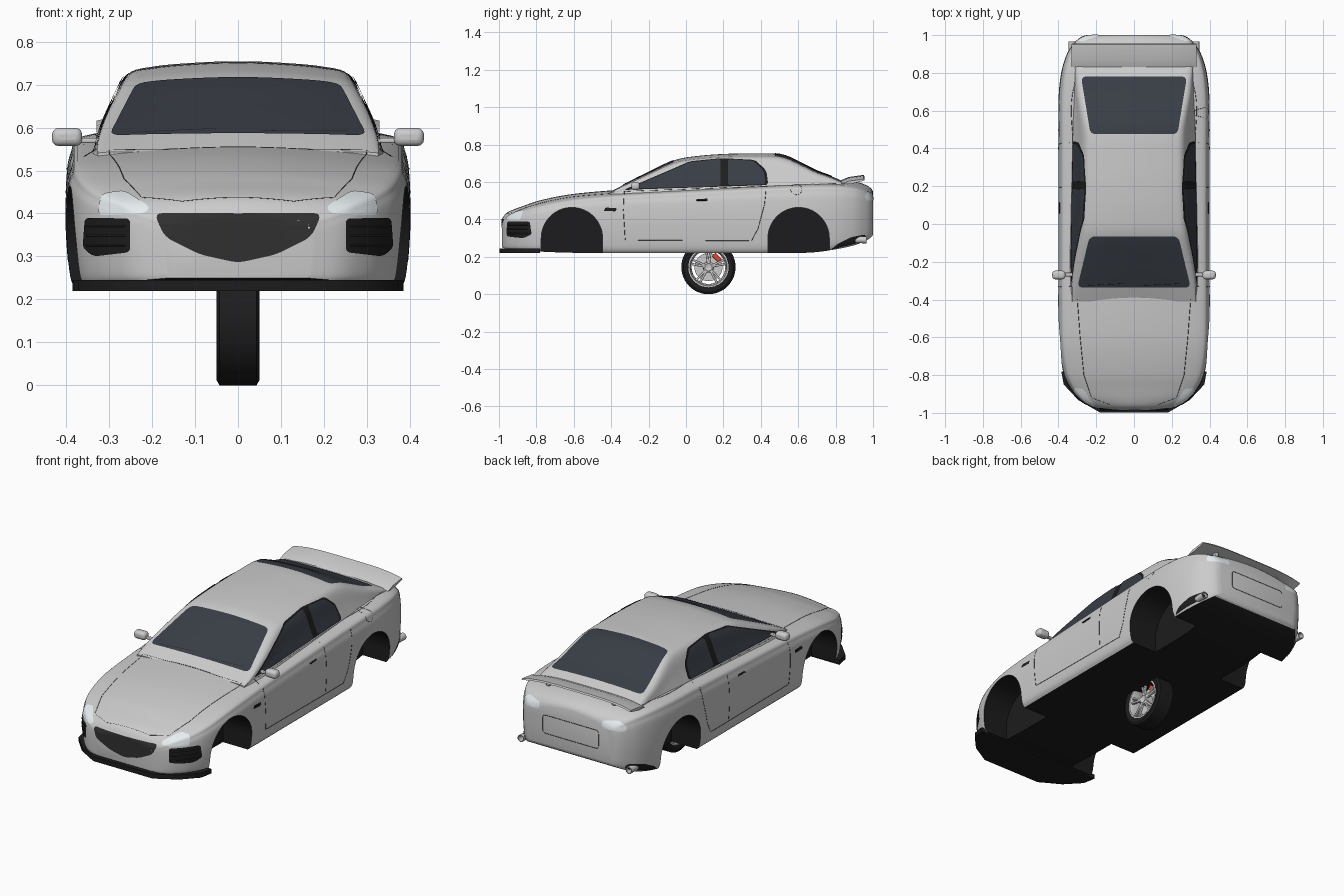
import bpy, bmesh, math
from mathutils import Vector
from mathutils.bvhtree import BVHTree

if "Cube" in bpy.data.objects:
    bpy.data.objects.remove(bpy.data.objects["Cube"])


def mat(name, *rgb):
    m = bpy.data.materials.new(name)
    m.diffuse_color = (*rgb, 1)
    m.use_nodes = True
    m.node_tree.nodes["Principled BSDF"].inputs["Base Color"].default_value = m.diffuse_color
    return m


PAINT = mat("paint", .8, .8, .8)
DARK = mat("dark_trim", .012, .012, .013)
GRILLE = mat("grille_black", .03, .03, .03)
GLASS = mat("tinted_glass", .04, .047, .06)
LAMP = mat("lamp_lens", .8, .86, .88)
RED = mat("caliper_red", .8, .06, .03)


def mesh(name, verts, faces, *mats):
    me = bpy.data.meshes.new(name)
    me.from_pydata([tuple(v) for v in verts], [], faces)
    bm = bmesh.new()
    bm.from_mesh(me)
    bmesh.ops.recalc_face_normals(bm, faces=bm.faces)
    bm.to_mesh(me)
    bm.free()
    for m in mats:
        me.materials.append(m)
    ob = bpy.data.objects.new(name, me)
    bpy.context.collection.objects.link(ob)
    return ob


def spline(pts, n):
    # Catmull-Rom curve through the points
    p = [Vector(q) for q in pts]
    p = [p[0]] + p + [p[-1]]
    out = []
    for a, b, c, d in zip(p, p[1:], p[2:], p[3:]):
        for i in range(n):
            t = i / n
            out.append(.5 * (2 * b + (c - a) * t + (2 * a - 5 * b + 4 * c - d) * t * t
                             + (3 * b - a - 3 * c + d) * t ** 3))
    return out + [p[-1]]


def skin(name, rings, *mats):
    # closed rings joined into a tube with end caps
    m, r, faces = len(rings[0]), len(rings), []
    for i in range(r - 1):
        for j in range(m):
            k = (j + 1) % m
            faces.append((i * m + j, i * m + k, i * m + m + k, i * m + m + j))
    faces += [tuple(range(m)), tuple(range((r - 1) * m, r * m))]
    return mesh(name, [v for ring in rings for v in ring], faces, *mats)


def loft(name, stations, section, *mats):
    # mirrored cross-sections swept along y
    rings = []
    for s in spline(stations, 5):
        half = section(*s[1:])
        rings.append([(x, s[0], z) for x, z in spline(half + [(-x, z) for x, z in half[-2::-1]], 5)])
    return skin(name, rings, *mats)


def prism(name, pts, axis, lo, hi, *mats):
    f = {'x': lambda a, b, d: (d, a, b), 'y': lambda a, b, d: (a, d, b), 'z': lambda a, b, d: (a, b, d)}[axis]
    return skin(name, [[f(a, b, d) for a, b in pts] for d in (lo, hi)], *mats)


def lathe(name, profile, c, *mats, n=48, axis='x'):
    # profile of (offset, radius) turned around an axis
    verts, faces, m = [], [], len(profile)
    for i in range(n):
        a = math.tau * i / n
        for o, r in profile:
            u, v = r * math.cos(a), r * math.sin(a)
            verts.append(Vector(c) + Vector((o, u, v) if axis == 'x' else (u, o, v)))
        k = (i + 1) % n
        faces += [(i * m + j, i * m + j + 1, k * m + j + 1, k * m + j) for j in range(m - 1)]
    return mesh(name, verts, faces, *mats)


def box(name, c, s, *mats, bevel=.006):
    x, y, z = (v / 2 for v in s)
    ob = prism(name, [(-x, -y), (x, -y), (x, y), (-x, y)], 'z', -z, z, *mats)
    ob.location = c
    b = ob.modifiers.new("bevel", 'BEVEL')
    b.width, b.segments = bevel, 3
    return ob


# main body shell
def body_section(w, zb, zs, zt):
    h, d = zs - zb, zt - zs
    return [(.93 * w, zb), (.975 * w, zb + .1 * h), (w, zb + .45 * h), (.995 * w, zb + .75 * h),
            (.97 * w, zb + .9 * h), (.9 * w, zs), (.5 * w, zt - .3 * d), (0, zt)]


body = loft("body_shell", [
    (-.985, .17, .25, .38, .40), (-.965, .235, .245, .40, .43), (-.93, .285, .24, .425, .45),
    (-.87, .335, .235, .447, .472), (-.78, .375, .228, .474, .502), (-.62, .397, .222, .507, .534),
    (-.4, .4, .22, .528, .555), (-.2, .4, .22, .54, .565), (.1, .4, .22, .555, .575),
    (.4, .4, .22, .57, .59), (.65, .4, .222, .58, .605), (.8, .385, .24, .58, .61),
    (.9, .355, .262, .57, .602), (.96, .315, .285, .55, .585), (.99, .28, .305, .525, .565),
    (1, .25, .32, .505, .548)], body_section, PAINT, DARK)
for p in body.data.polygons:
    if p.normal.z < -.8:
        p.material_index = 1


# cabin with roof and pillars
def cabin_section(w, zt):
    b, h = .52, zt - .52
    c = w - .385 * h
    return [(w, b), (w - .2 * h, b + .45 * h), (c, b + .86 * h), (.76 * c, b + .945 * h),
            (.38 * c, b + .985 * h), (0, zt)]


cabin = loft("cabin_roof", [
    (-.41, .33, .545), (-.33, .343, .587), (-.2, .35, .652), (-.06, .35, .717), (.05, .35, .738),
    (.2, .35, .75), (.35, .35, .753), (.47, .35, .752), (.54, .35, .738), (.62, .348, .70),
    (.7, .345, .66), (.78, .34, .63), (.87, .335, .59)], cabin_section, PAINT)

# surface used to lay glass, lamps and panel gaps onto the bodywork
vs, fs = [], []
for ob in (body, cabin):
    o = len(vs)
    vs += [v.co.copy() for v in ob.data.vertices]
    fs += [tuple(i + o for i in p.vertices) for p in ob.data.polygons]
tree = BVHTree.FromPolygons(vs, fs)


def project(a, b, side, off):
    start, d = {'x+': ((2, a, b), (-1, 0, 0)), 'x-': ((-2, a, b), (1, 0, 0)), 'y-': ((a, -2, b), (0, 1, 0)),
                'y+': ((a, 2, b), (0, -1, 0)), 'z+': ((a, b, 2), (0, 0, -1))}[side]
    start, d = Vector(start), Vector(d)
    loc, nor = tree.ray_cast(start, d)[:2]
    if loc is None:
        loc, nor = tree.find_nearest(start + d)[:2]
    return loc + nor * (off if nor.dot(d) < 0 else -off)


def dense(pts, step=.02):
    out = []
    for a, b in zip(pts, pts[1:]):
        a, b = Vector(a), Vector(b)
        n = max(1, math.ceil((b - a).length / step))
        out += [a.lerp(b, i / n) for i in range(n)]
    return out + [Vector(pts[-1])]


def rounded(pts, r):
    out = []
    for i, p in enumerate(pts):
        p, q, s = Vector(p), Vector(pts[i - 1]), Vector(pts[(i + 1) % len(pts)])
        a = p + (q - p).normalized() * min(r, (q - p).length * .45)
        b = p + (s - p).normalized() * min(r, (s - p).length * .45)
        out += [a.lerp(p, t).lerp(p.lerp(b, t), t) for t in (0, .25, .5, .75, 1)]
    return out


def patch(name, pts, side, m, r=.02, off=.003):
    o = rounded(pts, r)
    o = dense(o + [o[0]])[:-1]
    c, n = sum(o, Vector((0, 0))) / len(o), len(o)
    verts = [project(*c.lerp(p, k / 6), side, off) for k in range(6, 0, -1) for p in o] + [project(*c, side, off)]
    faces = [(k * n + i, k * n + (i + 1) % n, k * n + n + (i + 1) % n, k * n + n + i)
             for k in range(5) for i in range(n)]
    faces += [(5 * n + i, 5 * n + (i + 1) % n, 6 * n) for i in range(n)]
    ob = mesh(name, verts, faces, m)
    out = Vector({'x': (1, 0, 0), 'y': (0, 1, 0), 'z': (0, 0, 1)}[side[0]]) * (-1 if side[1] == '-' else 1)
    if ob.data.polygons[-1].normal.dot(out) < 0:
        ob.data.flip_normals()


def line(name, pts, side, width=.0009, m=DARK):
    cu = bpy.data.curves.new(name, 'CURVE')
    cu.dimensions, cu.bevel_depth, cu.bevel_resolution = '3D', width, 0
    pts = [project(*p, side, 0) for p in dense(pts)]
    sp = cu.splines.new('POLY')
    sp.points.add(len(pts) - 1)
    for q, p in zip(sp.points, pts):
        q.co = (*p, 1)
    cu.materials.append(m)
    bpy.context.collection.objects.link(bpy.data.objects.new(name, cu))


# windscreens, grille, rear plate panel, hood gaps
patch("windscreen", [(-.3, -.335), (.3, -.335), (.235, -.065), (-.235, -.065)], 'z+', GLASS, .03)
patch("rear_window", [(-.28, .78), (.28, .78), (.23, .475), (-.23, .475)], 'z+', GLASS, .03)
patch("front_grille", [(-.195, .4), (.195, .4), (.17, .345), (.09, .305), (0, .285), (-.09, .305), (-.17, .345)],
      'y-', GRILLE, .02, .002)
plate = rounded([(-.17, .38), (.17, .38), (.17, .48), (-.17, .48)], .02)
line("plate_panel_edge", plate + plate[:1], 'y+')
line("hood_front_gap", [(-.225, -.92), (-.13, -.955), (.13, -.955), (.225, -.92)], 'z+')
line("cowl_gap", [(-.29, -.4), (.29, -.4)], 'z+')
for x in (-.25, .05):
    line("wiper", [(x, -.325), (x + .2, -.315)], 'z+', .004)

# details repeated on both sides
for s, side in ((1, 'x+'), (-1, 'x-')):
    patch("window_surround", [(-.335, .557), (.02, .709), (.19, .726), (.37, .717), (.43, .66), (.44, .583)],
          side, DARK, .02, .002)
    patch("front_side_window", [(-.31, .563), (.02, .702), (.185, .72), (.185, .577)], side, GLASS, .015, .005)
    patch("rear_side_window", [(.225, .58), (.225, .72), (.36, .71), (.415, .66), (.425, .587)],
          side, GLASS, .015, .005)
    patch("headlight", [(s * x, z) for x, z in [(.325, .395), (.318, .445), (.265, .453), (.205, .415), (.215, .4)]],
          'y-', LAMP, .015, .002)
    patch("side_intake", [(s * x, z) for x, z in [(.25, .31), (.25, .388), (.355, .39), (.36, .32), (.335, .3)]],
          'y-', DARK, .012, .002)
    for z in (.325, .348, .37):
        line("intake_slat", [(s * .26, z), (s * .35, z)], 'y-', .004, GRILLE)
    patch("tail_light", [(s * x, z) for x, z in [(.19, .505), (.19, .54), (.27, .55), (.31, .53), (.31, .5)]],
          'y+', LAMP, .012, .002)
    patch("fender_vent", [(-.44, .445), (-.43, .463), (-.37, .46), (-.375, .443)], side, DARK, .006)
    patch("rear_lower_trim", [(.775, .24), (.81, .27), (.88, .305), (.955, .32), (.965, .3), (.9, .27)],
          side, DARK, .01)
    line("door_gap", [(-.33, .55), (-.335, .45), (-.325, .29), (.35, .285), (.385, .35), (.42, .48), (.43, .575)], side)
    line("door_rear_gap", [(.195, .29), (.195, .56)], side)
    line("belt_line", [(-.33, .55), (.44, .578), (.82, .592)], side)
    line("door_handle", [(.055, .503), (.115, .505)], side, .006)
    line("hood_side_gap", [(s * .3, -.4), (s * .285, -.6), (s * .265, -.8), (s * .225, -.92)], 'z+')
    # mirrors, exhausts and wing struts
    box("door_mirror", (s * .398, -.27, .578), (.07, .045, .042), bevel=.015)
    box("mirror_arm", (s * .35, -.268, .57), (.06, .02, .012), bevel=.004)
    lathe("exhaust_tip", [(-.07, 0), (-.07, .017), (.015, .019), (.015, .015), (-.04, .014), (-.04, 0)],
          (s * .328, .95, .291), n=20, axis='y')
    box("wing_strut", (s * .2, .89, .606), (.02, .05, .024), bevel=.004)
cap = [(.59 + .03 * math.cos(a * math.tau / 24), .56 + .028 * math.sin(a * math.tau / 24)) for a in range(25)]
line("fuel_cap_gap", cap, 'x+')

# rear wing drooping at the tips, front splitter
wing = [(.83, .61), (.87, .627), (.95, .638), (.955, .63), (.89, .613)]
skin("rear_wing", [[(.33 * u, y, z - .022 * abs(u) ** 4) for y, z in wing] for u in [i / 8 for i in range(-8, 9)]])
edge = [(.385, -.78), (.372, -.85), (.295, -.932), (.18, -.998)]
prism("front_splitter", edge + [(-x, y) for x, y in edge[::-1]], 'z', .22, .245, DARK)

# wheel wells cut into the shell
for y in (-.61, .602):
    for s in (1, -1):
        arc = [(y + .164 * math.cos(math.pi * i / 32), .3 + .164 * math.sin(math.pi * i / 32)) for i in range(33)]
        cut = prism("well_cutter", arc + [(y - .164, .1), (y + .164, .1)], 'x', s * .22, s * .5, PAINT, DARK)
        for p in cut.data.polygons:
            p.material_index = 1
        b = body.modifiers.new("well", 'BOOLEAN')
        b.object, b.operation, b.solver = cut, 'DIFFERENCE', 'EXACT'
        bpy.context.view_layer.objects.active = body
        bpy.ops.object.modifier_apply(modifier=b.name)
        bpy.data.objects.remove(cut)

# single wheel under the middle
C = (0, .12, .145)
lathe("tyre", [(-.04, .102), (-.048, .112), (-.05, .133), (-.043, .145), (.043, .145), (.05, .133), (.048, .112),
               (.04, .102)], C, DARK)
lathe("rim", [(-.045, .108), (-.047, .1), (-.04, .093), (0, .09), (.035, .095), (.046, .1), (.045, .108)], C)
lathe("hub", [(-.02, 0), (-.02, .03), (.036, .028), (.04, .02), (.036, .012), (.036, 0)], C, n=24)
lathe("brake_disc", [(-.012, .02), (-.012, .075), (-.002, .075), (-.002, .02)], C)
for i in range(10):
    a = math.tau * (i // 2) / 5 + math.pi / 2 + (.13 if i % 2 else -.13)
    sp = box("spoke", (.031, C[1] + .06 * math.cos(a), C[2] + .06 * math.sin(a)), (.014, .08, .012), bevel=.003)
    sp.rotation_euler.x = a
cal = box("brake_caliper", (.008, C[1] + .046, C[2] + .05), (.03, .05, .026), RED, bevel=.006)
cal.rotation_euler.x = -math.pi / 4

# gaps become meshes, everything is shaded smooth
for kind in ('CURVE', 'MESH'):
    bpy.ops.object.select_all(action='DESELECT')
    for ob in bpy.context.scene.objects:
        if ob.type == kind:
            ob.select_set(True)
            bpy.context.view_layer.objects.active = ob
    if kind == 'CURVE':
        bpy.ops.object.convert(target='MESH')
    else:
        bpy.ops.object.shade_smooth_by_angle(angle=math.radians(35))
